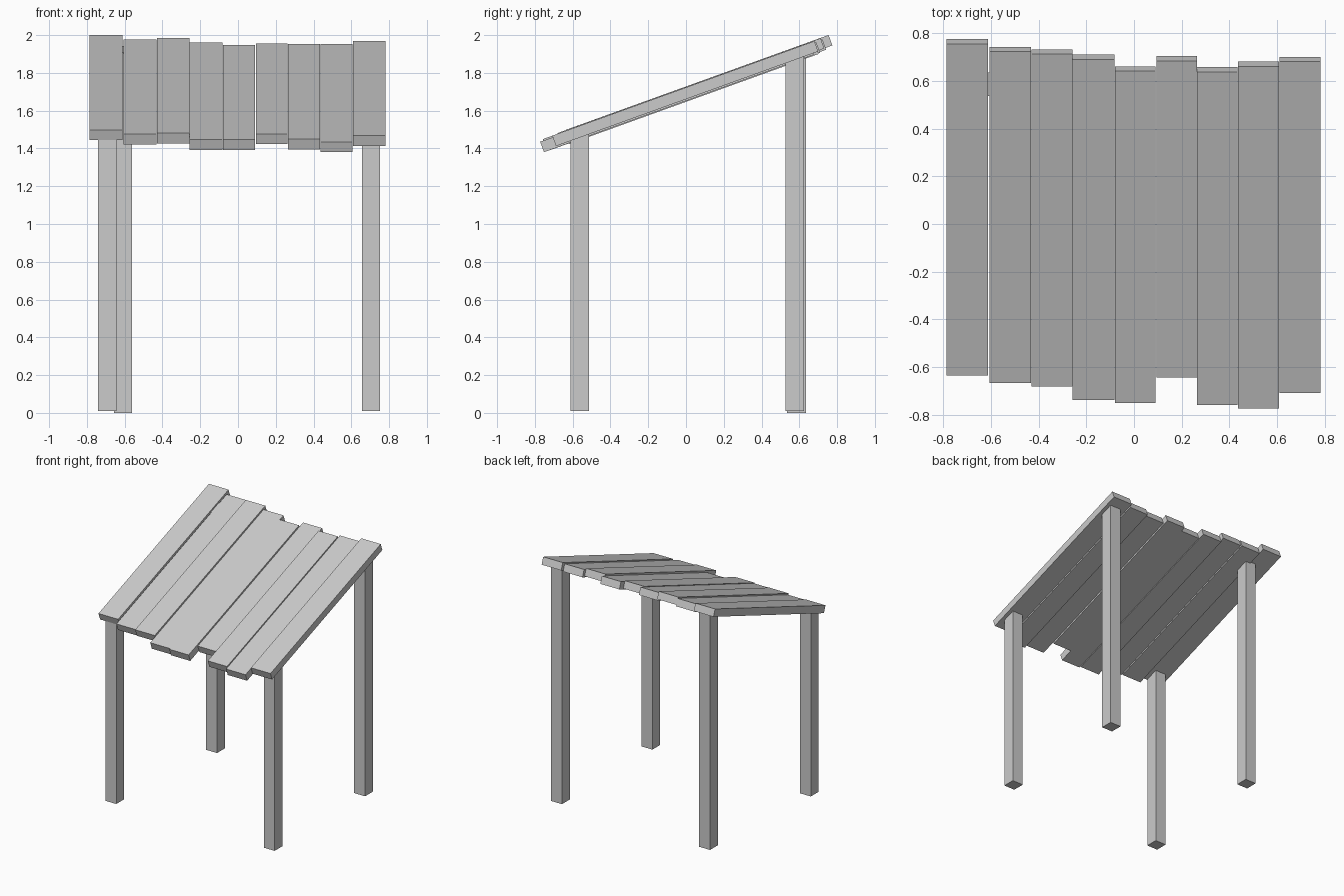
import bpy

if "Cube" in bpy.data.objects:
    bpy.data.objects.remove(bpy.data.objects["Cube"])

SLOPE = 0.361          # roof rise per unit of depth
THICK_Y, THICK_Z = 0.020, 0.055   # plank thickness, square to the slope


def prism(name, x0, x1, profile):
    """Extrude a four-point (y, z) profile from x0 to x1."""
    verts = [(x, y, z) for x in (x0, x1) for y, z in profile]
    n = len(profile)
    faces = [tuple(range(n))[::-1], tuple(range(n, 2 * n))]
    faces += [(i, (i + 1) % n, (i + 1) % n + n, i + n) for i in range(n)]
    mesh = bpy.data.meshes.new(name)
    mesh.from_pydata(verts, [], faces)
    obj = bpy.data.objects.new(name, mesh)
    bpy.context.collection.objects.link(obj)
    return obj


# Roof planks: x range, upper-face y range, upper-face height at y = 0
planks = [
    (-0.785, -0.612, -0.635, 0.755, 1.728),
    (-0.605, -0.432, -0.667, 0.722, 1.717),
    (-0.430, -0.258, -0.680, 0.712, 1.727),
    (-0.257, -0.082, -0.738, 0.690, 1.713),
    (-0.080, 0.090, -0.750, 0.640, 1.717),
    (0.095, 0.263, -0.642, 0.683, 1.709),
    (0.264, 0.434, -0.758, 0.637, 1.723),
    (0.436, 0.607, -0.772, 0.660, 1.714),
    (0.610, 0.782, -0.708, 0.680, 1.723),
]
for i, (x0, x1, y0, y1, h) in enumerate(planks):
    a, b = h + SLOPE * y0, h + SLOPE * y1
    prism(f"roof_plank_{i + 1}", x0, x1, [
        (y0, a), (y0 + THICK_Y, a - THICK_Z), (y1 + THICK_Y, b - THICK_Z), (y1, b)])

# Posts with tops cut to the roof slope: x, y, base height, top height at y = 0
posts = {
    "front_left_post": (-0.692, -0.563, 0.01, 1.70),
    "front_right_post": (0.704, -0.563, 0.01, 1.70),
    "back_left_post": (-0.608, 0.585, 0.0, 1.714),
    "back_right_post": (0.704, 0.575, 0.01, 1.70),
}
for name, (x, y, base, h) in posts.items():
    y0, y1 = y - 0.049, y + 0.049
    prism(name, x - 0.048, x + 0.048, [
        (y0, h + SLOPE * y0), (y0, base), (y1, base), (y1, h + SLOPE * y1)])
